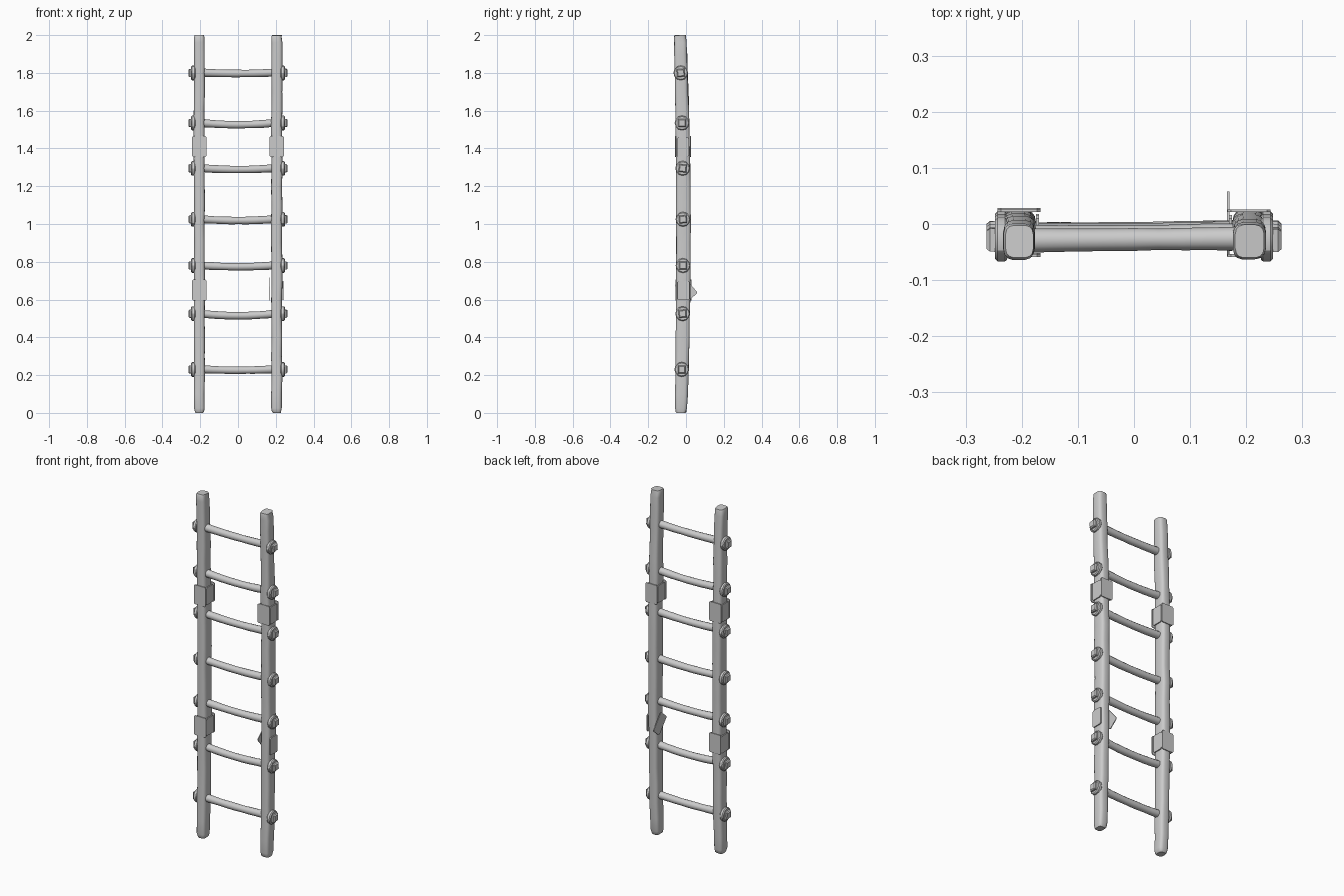
import bpy, bmesh, math, random
from mathutils import Vector, Matrix

if "Cube" in bpy.data.objects:
    bpy.data.objects.remove(bpy.data.objects["Cube"])

random.seed(4)

# rail centre line in y: (z, y)
BEND = [(0, -.027), (.2, -.021), (.65, -.014), (1.0, -.014), (1.4, -.016), (1.7, -.023), (2.0, -.031)]


def bend(z):
    for (a, ya), (b, yb) in zip(BEND, BEND[1:]):
        if z <= b:
            return ya + (yb - ya) * (z - a) / (b - a)
    return BEND[-1][1]


def finish(name, bm, smooth=None):
    bmesh.ops.recalc_face_normals(bm, faces=bm.faces)
    me = bpy.data.meshes.new(name)
    bm.to_mesh(me)
    bm.free()
    ob = bpy.data.objects.new(name, me)
    bpy.context.collection.objects.link(ob)
    if smooth:
        bpy.ops.object.select_all(action='DESELECT')
        ob.select_set(True)
        bpy.context.view_layer.objects.active = ob
        bpy.ops.object.shade_smooth_by_angle(angle=math.radians(smooth))
    return ob


def loft(name, rings, smooth=40):
    bm = bmesh.new()
    loops = [[bm.verts.new(p) for p in r] for r in rings]
    n = len(loops[0])
    for a, b in zip(loops, loops[1:]):
        for i in range(n):
            bm.faces.new((a[i], a[(i + 1) % n], b[(i + 1) % n], b[i]))
    bm.faces.new(loops[0])
    bm.faces.new(loops[-1])
    return finish(name, bm, smooth)


def plate(name, size, loc, thin, rot=0):
    # sheet with clipped corners: bevel the edges running through its thin axis
    bm = bmesh.new()
    bmesh.ops.create_cube(bm, size=1)
    bmesh.ops.scale(bm, vec=size, verts=bm.verts)
    edges = [e for e in bm.edges
             if abs((e.verts[0].co - e.verts[1].co)[thin]) > size[thin] * .5]
    bmesh.ops.bevel(bm, geom=edges, offset=.006, segments=1, affect='EDGES')
    bmesh.ops.transform(bm, verts=bm.verts,
                        matrix=Matrix.Translation(loc) @ Matrix.Rotation(rot, 4, 'X'))
    return finish(name, bm)


def signed(v, p):
    return math.copysign(abs(v) ** p, v)


# side rails: rounded-square hewn poles
for side, label in ((-1, "left"), (1, "right")):
    rings = []
    zs = [(0, .72), (.006, .86), (.025, .97)] + [(.1 * k, 1) for k in range(1, 20)] + \
         [(1.96, 1), (1.985, .96), (1.996, .9)]
    for k, (z, s) in enumerate(zs):
        hx = .029 * s * random.uniform(.96, 1.03)
        hy = (.033 + .006 * math.sin(math.pi * z / 2)) * s * random.uniform(.97, 1.03)
        cx = side * .205 + random.uniform(-.0015, .0015)
        cy = bend(z) + random.uniform(-.001, .001)
        ring = []
        for i in range(16):
            a = 2 * math.pi * (i + .5) / 16
            x, y = signed(math.cos(a), .55) * hx, signed(math.sin(a), .55) * hy
            dz = (.004 + .1 * y * side) if z > 1.98 else 0
            ring.append((cx + x, cy + y, min(z + dz, 2.0)))
        rings.append(ring)
    loft(label + "_rail", rings)

# sagging rungs, each with a washer and a square peg at both ends
for n, z in enumerate((.23, .525, .78, 1.025, 1.295, 1.535, 1.80)):
    sag = random.uniform(.006, .014)
    cy = bend(z) - .002
    rings = []
    for k in range(11):
        t = k / 5 - 1
        r = .0195 + .002 * t * t + random.uniform(-.0008, .0008)
        c = Vector((.22 * t, cy + .002 * t, z + .003 - sag * (1 - t * t)))
        rings.append([c + Vector((0, r * math.cos(a), r * math.sin(a)))
                      for a in (2 * math.pi * i / 12 for i in range(12))])
    loft("rung_%d" % (n + 1), rings)
    for side in (-1, 1):
        tilt = random.uniform(-.1, .1)
        rings = []
        for x, r in ((.226, .036), (.230, .039), (.243, .039), (.248, .034)):
            rings.append([(side * x, cy + r * math.cos(a), z + r * math.sin(a))
                          for a in (2 * math.pi * i / 12 for i in range(12))])
        loft("washer", rings, 30)
        rings = []
        for x, r in ((.235, .030), (.257, .029), (.263, .022)):
            rings.append([(side * x, cy + r * math.cos(a), z + r * math.sin(a))
                          for a in (math.pi / 4 + tilt + math.pi / 2 * i for i in range(4))])
        loft("peg_end", rings, 20)

# repair plates wrapped around the rails
for side in (-1, 1):
    for z in (.65, 1.41):
        cx, cy = side * .205, bend(z)
        plate("outer_plate", (.006, .064, .10), (cx + side * .033, cy, z - .003), 0)
        if side == 1 and z < 1:
            # one inner plate has come loose and hangs at an angle
            plate("loose_plate", (.004, .07, .11), (.168, 0, .655), 0, math.radians(40))
            continue
        plate("inner_plate", (.006, .064, .10), (cx - side * .033, cy, z), 0)
        plate("front_plate", (.076, .005, .112), (cx, cy - .040, z), 1)
        plate("back_plate", (.076, .005, .112), (cx, cy + .040, z), 1)
